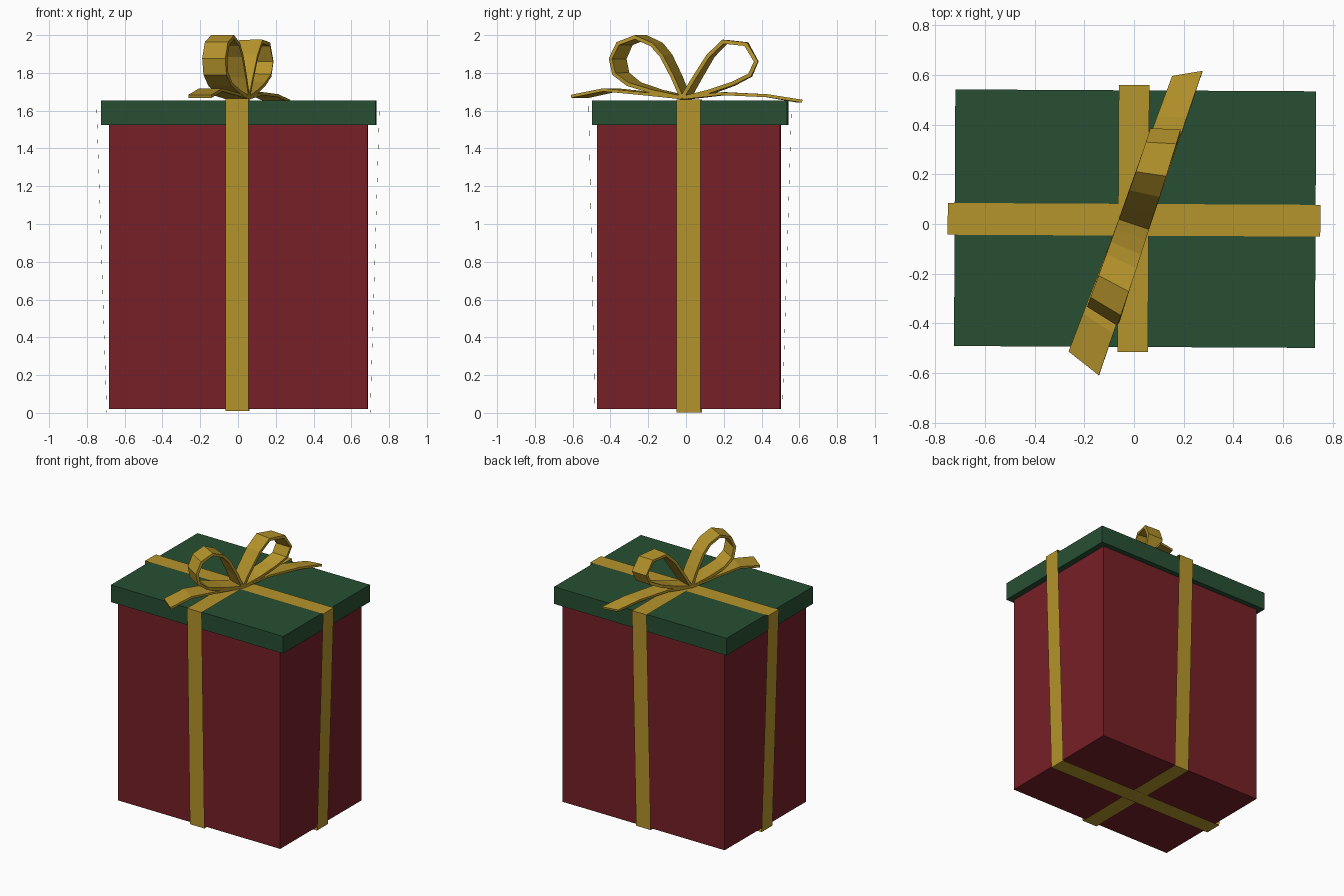
import bpy
import math

if "Cube" in bpy.data.objects:
    bpy.data.objects.remove(bpy.data.objects["Cube"])


def material(name, rgb):
    m = bpy.data.materials.new(name)
    m.diffuse_color = (*rgb, 1)
    m.use_nodes = True
    m.node_tree.nodes["Principled BSDF"].inputs["Base Color"].default_value = m.diffuse_color
    return m


RED = material("red_paper", (0.18, 0.014, 0.02))
GREEN = material("green_card", (0.021, 0.078, 0.033))
GOLD = material("gold_ribbon", (0.47, 0.30, 0.025))
TURN = math.radians(-0.3)


def make(name, verts, faces, mat):
    me = bpy.data.meshes.new(name)
    me.from_pydata(verts, [], faces)
    me.materials.append(mat)
    ob = bpy.data.objects.new(name, me)
    bpy.context.collection.objects.link(ob)
    return ob


def box(name, x0, x1, y0, y1, z0, z1, mat):
    bpy.ops.mesh.primitive_cube_add(
        size=1, location=((x0 + x1) / 2, (y0 + y1) / 2, (z0 + z1) / 2), rotation=(0, 0, TURN))
    ob = bpy.context.object
    ob.name = name
    ob.scale = (x1 - x0, y1 - y0, z1 - z0)
    ob.data.materials.append(mat)


def wrap_ribbon(name, path, lo, hi, along_x):
    """Closed flat band around the box; path is (horizontal, z)."""
    verts = []
    for h, z in path:
        for w in (lo, hi):
            verts.append((h, w, z) if along_x else (w, h, z))
    n = len(path)
    faces = []
    for i in range(n):
        j = (i + 1) % n
        f = (2 * i, 2 * j, 2 * j + 1, 2 * i + 1)
        faces.append(f if along_x else f[::-1])
    make(name, verts, faces, GOLD).rotation_euler.z = TURN


def bow_strip(name, path, slope=0.34, thick=0.02):
    """Thick ribbon following (y, z) points, fanned slightly about the knot."""
    verts = []
    for y, z in path:
        x, k, w = slope * y, 0.02 - 0.05 * y, 0.061
        verts += [(x - w, y + k, z), (x + w, y - k, z)]
    faces = [(2 * i, 2 * i + 1, 2 * i + 3, 2 * i + 2) for i in range(len(path) - 1)]
    ob = make(name, verts, faces, GOLD)
    s = ob.modifiers.new("thickness", 'SOLIDIFY')
    s.thickness = thick
    s.offset = 0
    s.use_even_offset = True


# Box and lid
box("box_body", -0.68, 0.687, -0.468, 0.50, 0.02, 1.54, RED)
box("lid", -0.722, 0.731, -0.495, 0.538, 1.525, 1.655, GREEN)

# Ribbons wrapped around the box, flaring outward to clear the lid
wrap_ribbon("ribbon_lengthwise",
            [(-0.695, 0.003), (-0.75, 1.66), (0.75, 1.66), (0.70, 0.003)], -0.047, 0.081, True)
wrap_ribbon("ribbon_crosswise",
            [(-0.482, 0.011), (-0.516, 1.664), (0.56, 1.664), (0.51, 0.011)], -0.064, 0.059, False)

# Bow loops
bow_strip("bow_loop_front", [(-0.005, 1.672), (-0.05, 1.78), (-0.105, 1.89), (-0.155, 1.95),
                             (-0.24, 1.989), (-0.325, 1.955), (-0.362, 1.875), (-0.345, 1.795),
                             (-0.275, 1.74), (-0.15, 1.70), (-0.01, 1.67)])
bow_strip("bow_loop_back", [(0.0, 1.672), (0.06, 1.775), (0.13, 1.89), (0.205, 1.965),
                            (0.32, 1.952), (0.372, 1.86), (0.34, 1.788),
                            (0.25, 1.742), (0.13, 1.70), (0.01, 1.67)])

# Bow tails
bow_strip("bow_tail_front", [(0.0, 1.668), (-0.2, 1.69), (-0.4, 1.71), (-0.56, 1.676)], 0.36, 0.016)
bow_strip("bow_tail_back", [(0.0, 1.668), (0.2, 1.69), (0.43, 1.679), (0.605, 1.65)], 0.355, 0.016)
